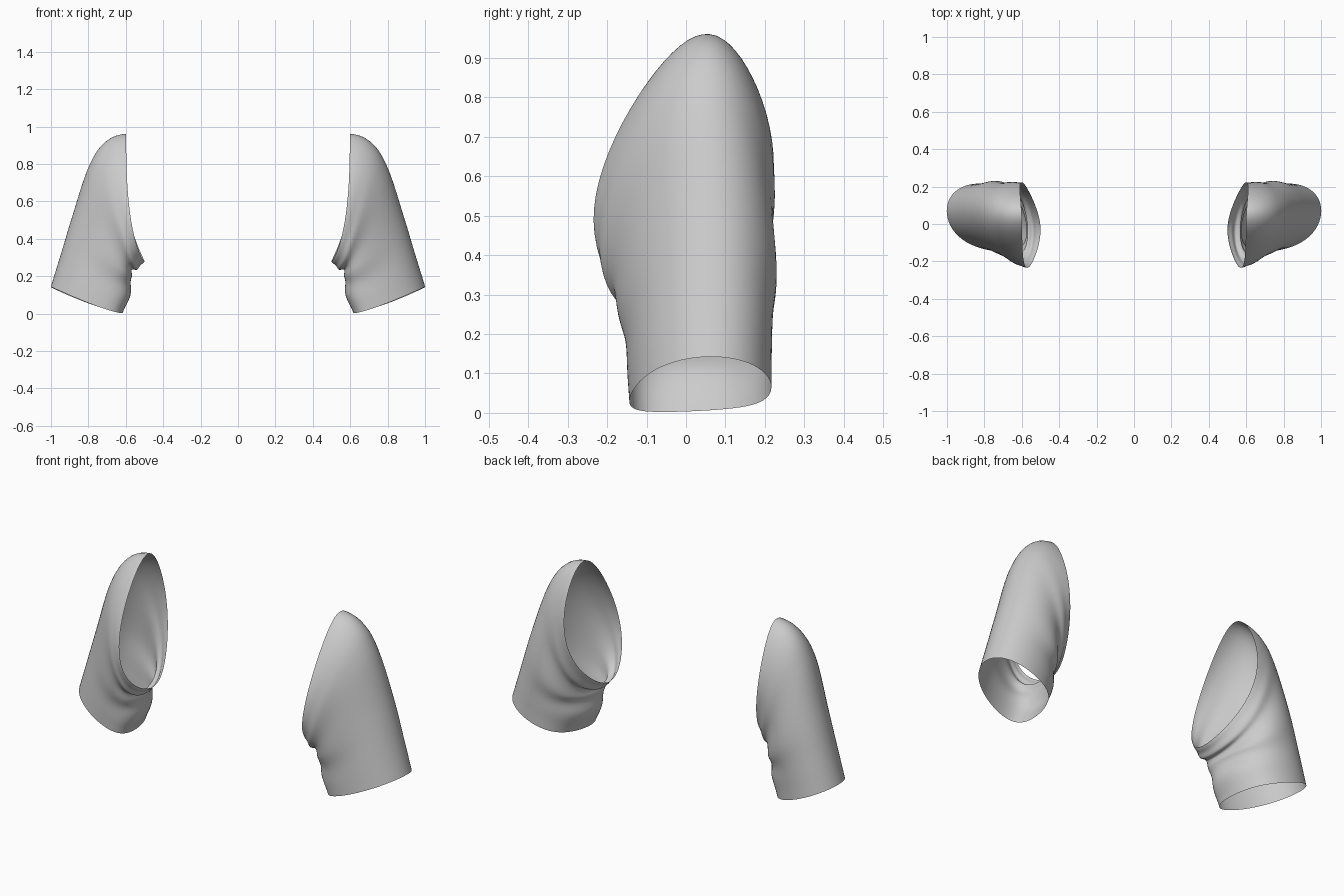
import bpy, bmesh
from math import sin, cos, pi
from mathutils import Vector

if "Cube" in bpy.data.objects:
    bpy.data.objects.remove(bpy.data.objects["Cube"])

# Sleeve rings from hem to armhole: outer, front, inner, back points
RINGS = [
    [(1.00, .05, .142), (.755, -.142, .04), (.62, .01, .004), (.80, .215, .055)],
    [(.945, .05, .32), (.725, -.150, .17), (.572, .00, .12), (.77, .216, .18)],
    [(.885, .05, .52), (.69, -.168, .29), (.576, .00, .205), (.735, .226, .30)],
    [(.80, .045, .78), (.65, -.200, .42), (.560, -.02, .23), (.68, .220, .44)],
    [(.715, .042, .912), (.612, -.222, .48), (.53, -.02, .25), (.64, .222, .53)],
    [(.60, .042, .96), (.575, -.233, .52), (.50, -.02, .28), (.595, .221, .59)],
]
RINGS = [[Vector(p) for p in ring] for ring in RINGS]
AROUND, ALONG = 64, 50


def ring_point(i, a):
    """Smooth closed loop through the four points of ring i."""
    o, f, n, b = RINGS[i]
    mid = (o + n) / 2
    narrow = 1 - (-0.13 + 0.33 * (i / 5) ** 1.5) * cos(a) ** 2
    return (mid + (o - n) / 2 * cos(a) + ((f + b) / 2 - mid) * sin(a) ** 2
            + (f - b) / 2 * sin(a) * narrow)


def surface(v, a):
    """Catmull-Rom spline through the rings, rounded over at the shoulder cap."""
    s = v * (len(RINGS) - 1)
    i = min(int(s), len(RINGS) - 2)
    t = s - i
    p1, p2 = ring_point(i, a), ring_point(i + 1, a)
    p0 = ring_point(i - 1, a) if i > 0 else 2 * p1 - p2
    if i + 2 < len(RINGS):
        p3 = ring_point(i + 2, a)
    else:
        p3 = 3 * p2 - 3 * p1 + p0
    return (2 * p1 + (p2 - p0) * t + (2 * p0 - 5 * p1 + 4 * p2 - p3) * t ** 2
            + (3 * p1 - p0 - 3 * p2 + p3) * t ** 3) / 2


def fold(v, a):
    """Cloth folds fanning out of the underarm."""
    mask = ((1 - cos(a)) / 2) ** 1.5 * sin(pi * v) ** 1.5
    return 0.010 * mask * sin(2 * pi * (3.2 * v + 0.12 * sin(a)) - 0.6)


def make_sleeve(name, side):
    bm = bmesh.new()
    rows = []
    for j in range(ALONG + 1):
        v = j / ALONG
        centre = sum((surface(v, k * pi / 2) for k in range(4)), Vector()) / 4
        row = []
        for k in range(AROUND):
            a = 2 * pi * k / AROUND
            p = surface(v, a)
            p += (p - centre).normalized() * fold(v, a)
            row.append(bm.verts.new((p.x * side, p.y, max(p.z, 0))))
        rows.append(row)
    for r, q in zip(rows, rows[1:]):
        for k in range(AROUND):
            m = (k + 1) % AROUND
            quad = [r[k], q[k], q[m], r[m]]
            bm.faces.new(quad if side > 0 else quad[::-1])
    for face in bm.faces:
        face.smooth = True
    mesh = bpy.data.meshes.new(name)
    bm.to_mesh(mesh)
    bm.free()
    bpy.context.collection.objects.link(bpy.data.objects.new(name, mesh))


# Mirrored pair of open sleeves
make_sleeve("right_sleeve", 1)
make_sleeve("left_sleeve", -1)
